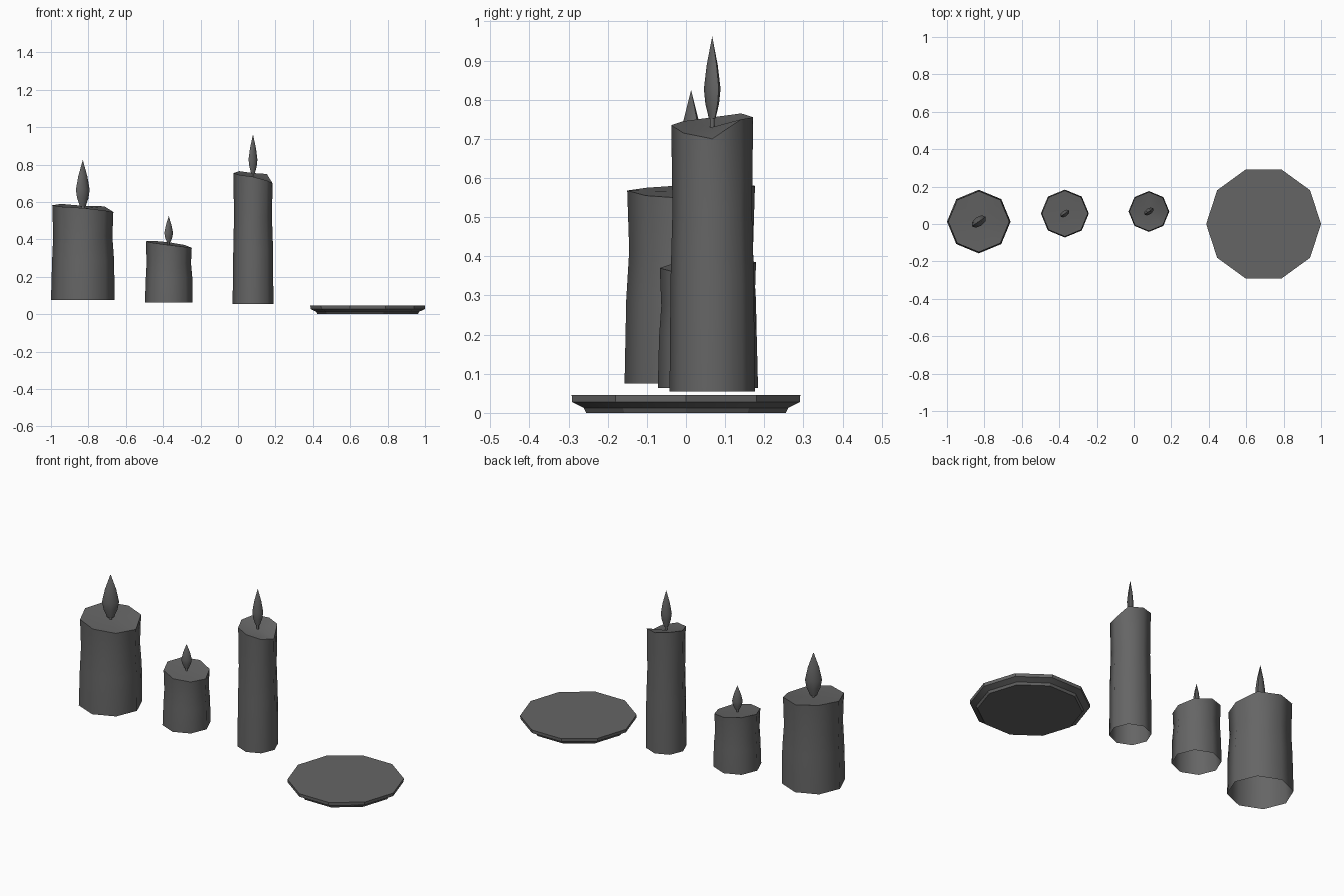
import bpy
import bmesh
from math import cos, sin, tau, radians

cube = bpy.data.objects.get("Cube")
if cube:
    bpy.data.objects.remove(cube, do_unlink=True)

GREY = (0.13, 0.13, 0.13, 1)
grey = bpy.data.materials.new("dark grey")
grey.use_nodes = True
grey.diffuse_color = GREY
grey.node_tree.nodes["Principled BSDF"].inputs["Base Color"].default_value = GREY


def ring(bm, x, y, z, r, sides, squash=1, turn=0):
    """Ring of vertices; z may be a number or one height per vertex."""
    verts = []
    for i in range(sides):
        a = tau * i / sides
        u, v = r * cos(a), r * squash * sin(a)
        h = z[i] if isinstance(z, list) else z
        verts.append(bm.verts.new((x + u * cos(turn) - v * sin(turn),
                                   y + u * sin(turn) + v * cos(turn), h)))
    return verts


def bridge(bm, rings):
    for a, b in zip(rings, rings[1:]):
        for i in range(len(a)):
            j = (i + 1) % len(a)
            bm.faces.new((a[i], a[j], b[j], b[i]))


def fan(bm, verts, point):
    tip = bm.verts.new(point)
    for i in range(len(verts)):
        bm.faces.new((verts[i], verts[(i + 1) % len(verts)], tip))


def finish(bm, name, angle):
    mesh = bpy.data.meshes.new(name)
    bm.to_mesh(mesh)
    bm.free()
    mesh.materials.append(grey)
    obj = bpy.data.objects.new(name, mesh)
    bpy.context.collection.objects.link(obj)
    bpy.ops.object.select_all(action="DESELECT")
    obj.select_set(True)
    bpy.context.view_layer.objects.active = obj
    bpy.ops.object.shade_smooth_by_angle(angle=radians(angle))


def candle(name, x, y, r, base, rim, middle, flame):
    low, tip, width = flame
    # Wax: open-bottomed wobbly tube with an uneven melted top
    bm = bmesh.new()
    height = min(rim) - base
    rings = [ring(bm, x + dx * r, y, base + height * t, r * s, 8)
             for t, s, dx in ((0, 1, 0), (0.45, 0.975, 0.01), (0.72, 0.93, 0))]
    rings.append(ring(bm, x, y, rim, r * 0.96, 8))
    bridge(bm, rings)
    fan(bm, rings[-1], (x, y, middle))
    finish(bm, name + "_wax", 50)

    # Wick
    bm = bmesh.new()
    bridge(bm, [ring(bm, x, y, z, width * 0.22, 6)
                for z in (middle - 0.01, low + 0.005)])
    finish(bm, name + "_wick", 65)

    # Flame: flattened teardrop turned diagonally
    bm = bmesh.new()
    rings = [ring(bm, x, y, low + (tip - low) * t, width * s, 8, 0.57, radians(35))
             for t, s in ((0, 0.4), (0.18, 0.82), (0.36, 1), (0.65, 0.66))]
    bridge(bm, rings)
    fan(bm, rings[-1], (x, y, tip))
    bm.faces.new(rings[0][::-1])
    finish(bm, name + "_flame", 65)


# Rim heights run anticlockwise from the +x side
candle("wide_candle", -0.83, 0.013, 0.17, 0.075,
       [0.547, 0.577, 0.58, 0.59, 0.583, 0.575, 0.568, 0.555], 0.565,
       (0.575, 0.825, 0.045))
candle("short_candle", -0.37, 0.056, 0.128, 0.063,
       [0.355, 0.37, 0.385, 0.393, 0.39, 0.382, 0.37, 0.36], 0.372,
       (0.385, 0.525, 0.028))
candle("tall_candle", 0.08, 0.067, 0.109, 0.055,
       [0.7, 0.75, 0.755, 0.765, 0.755, 0.745, 0.735, 0.715], 0.73,
       (0.752, 0.962, 0.029))

# Plate: ten-sided dish with a flat top and stepped underside
bm = bmesh.new()
rings = [ring(bm, 0.693, 0, z, r, 10)
         for z, r in ((0, 0.268), (0.013, 0.275), (0.028, 0.306), (0.046, 0.307))]
bridge(bm, rings)
bm.faces.new(rings[0][::-1])
bm.faces.new(rings[-1])
finish(bm, "plate", 20)
